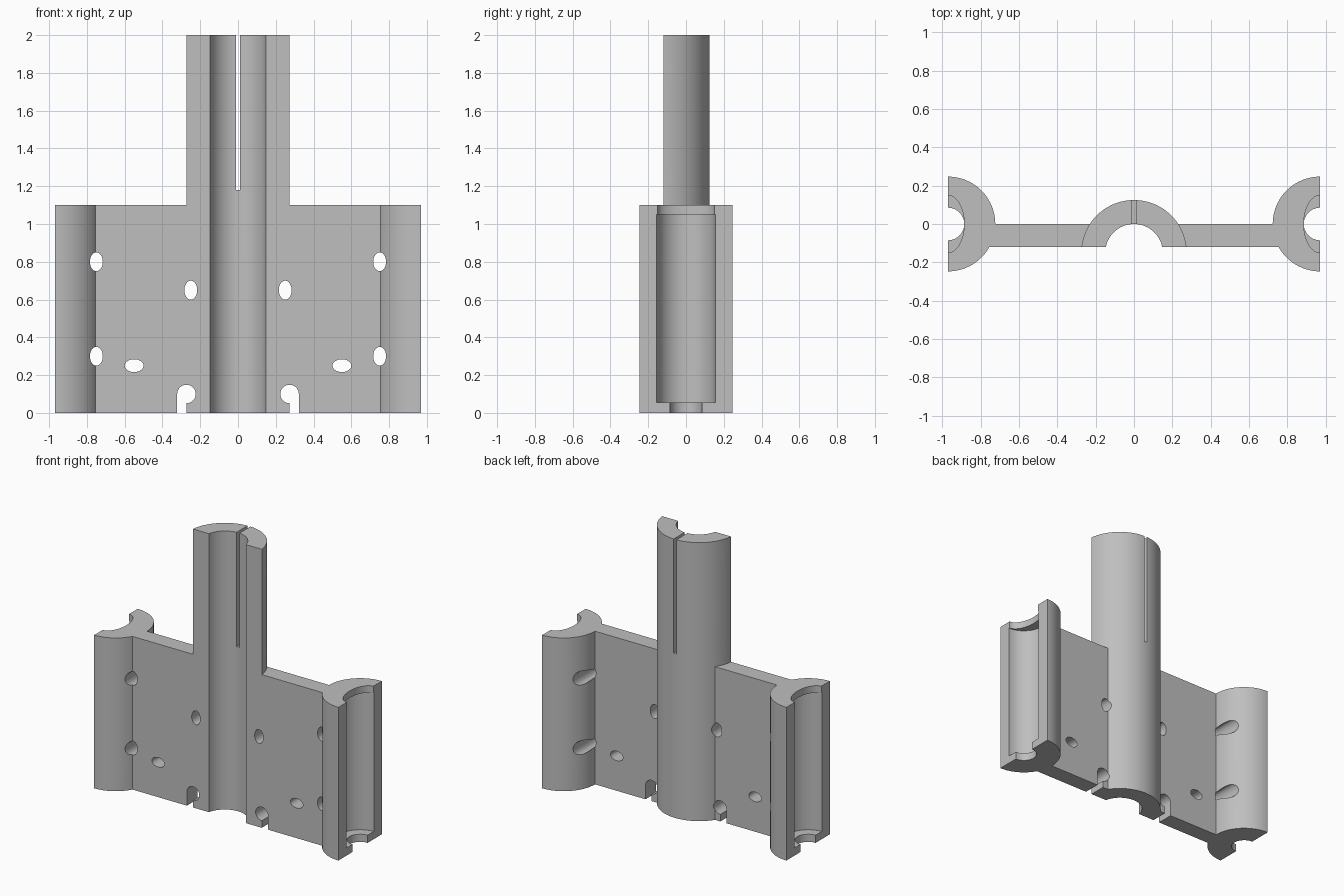
import bpy, bmesh, math
from mathutils import Vector, Matrix

if "Cube" in bpy.data.objects:
    bpy.data.objects.remove(bpy.data.objects["Cube"])

grey = bpy.data.materials.new("plain grey")
grey.use_nodes = True
grey.diffuse_color = (0.52, 0.52, 0.52, 1)
grey.node_tree.nodes["Principled BSDF"].inputs["Base Color"].default_value = (0.52, 0.52, 0.52, 1)

TOP, PLATE_TOP, FRONT = 2.0, 1.1, -0.12
END_X = 0.97


def arc(cx, cy, rx, ry, start, end, n=48):
    """Points along an elliptical arc, angles in radians."""
    return [(cx + rx * math.cos(start + (end - start) * i / n),
             cy + ry * math.sin(start + (end - start) * i / n)) for i in range(n + 1)]


def ellipse(cx, cy, rx, ry, n=48):
    return arc(cx, cy, rx, ry, 0, 2 * math.pi, n)[:-1]


def rect(x0, x1, y0, y1):
    return [(x0, y0), (x1, y0), (x1, y1), (x0, y1)]


def prism(name, points, low, high, matrix=None):
    """Extrude a flat profile along local z, then place it."""
    bm = bmesh.new()
    face = bm.faces.new([bm.verts.new((x, y, low)) for x, y in points])
    out = bmesh.ops.extrude_face_region(bm, geom=[face])
    verts = [g for g in out["geom"] if isinstance(g, bmesh.types.BMVert)]
    bmesh.ops.translate(bm, verts=verts, vec=(0, 0, high - low))
    if matrix:
        bm.transform(matrix)
    bmesh.ops.recalc_face_normals(bm, faces=bm.faces)
    mesh = bpy.data.meshes.new(name)
    bm.to_mesh(mesh)
    bm.free()
    obj = bpy.data.objects.new(name, mesh)
    obj.data.materials.append(grey)
    bpy.context.collection.objects.link(obj)
    return obj


def combine(body, other, operation):
    mod = body.modifiers.new(operation, 'BOOLEAN')
    mod.operation, mod.solver, mod.object = operation, 'EXACT', other
    bpy.context.view_layer.objects.active = body
    bpy.ops.object.modifier_apply(modifier=mod.name)
    bpy.data.objects.remove(other)


def cut(body, *args):
    combine(body, prism("cutter", *args), 'DIFFERENCE')


# Profiles drawn in x and z, drilled along y
through_y = Matrix.Rotation(math.pi / 2, 4, 'X')

# Plate with the tall half tube and two half columns
body = prism("bracket_body", rect(-0.9, 0.9, FRONT, 0), 0, PLATE_TOP)
lean = math.asin(0.03 / 0.275)
tube = prism("half_tube", arc(0, -0.15, 0.275, 0.275, lean, math.pi - lean), 0, TOP)
combine(body, tube, 'UNION')
for side in (-1, 1):
    start = math.pi / 2 if side > 0 else -math.pi / 2
    column = prism("end_column", arc(side * END_X, 0, 0.247, 0.247, start, start + math.pi), 0, PLATE_TOP)
    combine(body, column, 'UNION')

# Tube bore and the slit down its back
cut(body, ellipse(0, -0.15, 0.15, 0.15, 64), -0.1, TOP + 0.1)
cut(body, rect(-0.011, 0.011, -0.1, 0.3), 1.18, TOP + 0.1)

for side in (-1, 1):
    # Stepped column bore: small round foot, wide middle, oval mouth
    x = side * END_X
    cut(body, ellipse(x, 0, 0.085, 0.085), -0.1, 0.2)
    cut(body, ellipse(x, 0, 0.155, 0.155), 0.055, 1.05)
    cut(body, ellipse(x, 0, 0.085, 0.15), 0.9, PLATE_TOP + 0.1)

    # Oval holes through the plate
    for hx, hz, rx, rz in ((0.75, 0.8, 0.034, 0.05), (0.75, 0.3, 0.034, 0.05),
                           (0.25, 0.65, 0.034, 0.05), (0.55, 0.25, 0.05, 0.034)):
        cut(body, ellipse(side * hx, hz, rx, rz, 32), -0.4, 0.4, through_y)

    # Hooked notch at the foot
    cut(body, ellipse(side * 0.273, 0.1, 0.049, 0.049, 32), -0.4, 0.4, through_y)
    cut(body, rect(*sorted((side * 0.273, side * 0.322)), -0.1, 0.1), -0.4, 0.4, through_y)

    # Slanted notches on the tube edges
    aim = Vector((side * 0.562, 0.827, 0)).to_track_quat('Z', 'Y').to_matrix().to_4x4()
    for z in (1.25, 1.8):
        place = Matrix.Translation((side * 0.259, FRONT, z)) @ aim
        cut(body, ellipse(0, 0, 0.046, 0.046, 32), -0.3, 0.3, place)

bpy.ops.object.select_all(action='DESELECT')
body.select_set(True)
bpy.context.view_layer.objects.active = body
bpy.ops.object.shade_smooth_by_angle(angle=math.radians(30))
